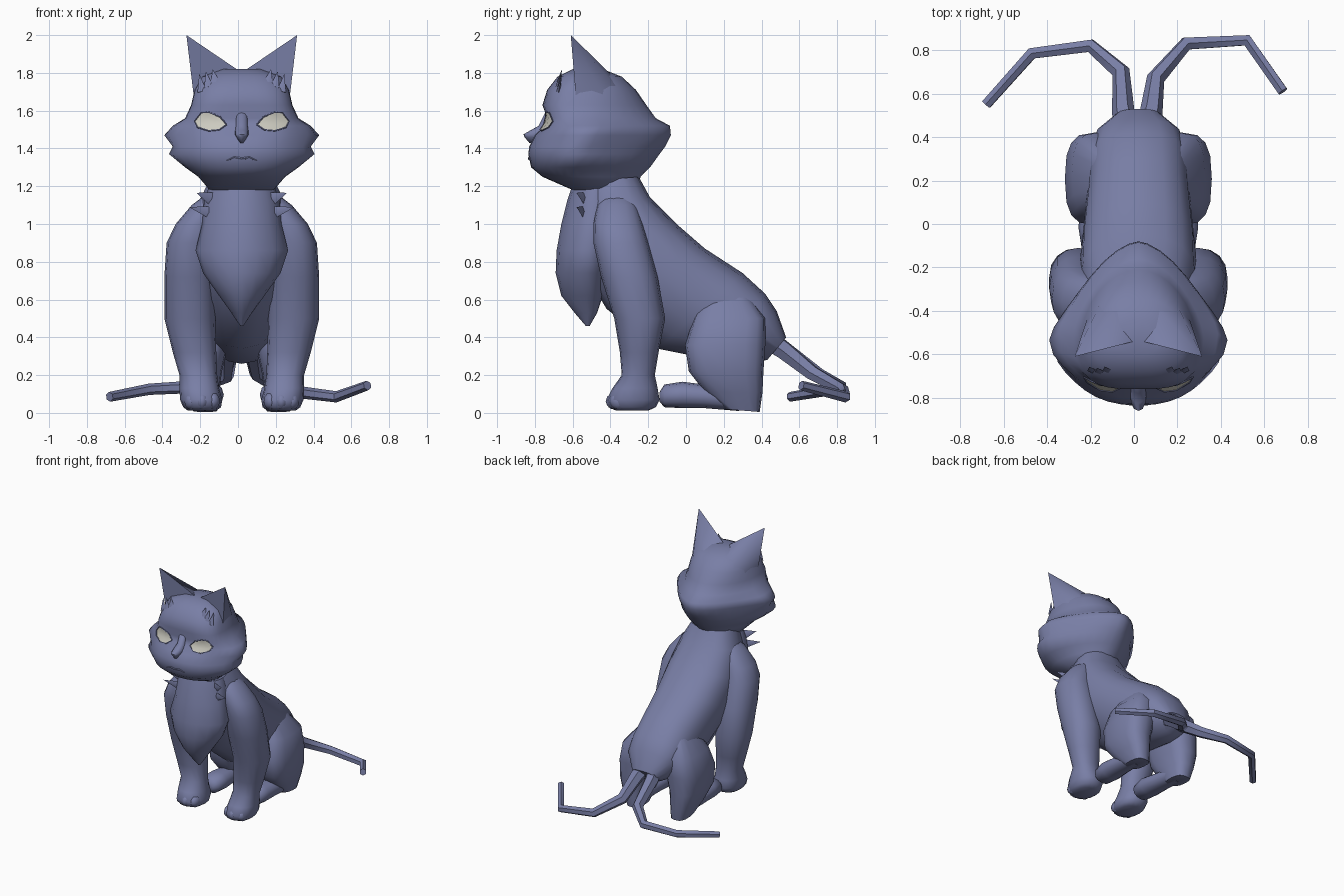
import bpy, bmesh, math
from mathutils import Vector
from mathutils.bvhtree import BVHTree

if "Cube" in bpy.data.objects:
    bpy.data.objects.remove(bpy.data.objects["Cube"])

CX = 0.02          # symmetry plane of the body
SIDES = (("left", 1), ("right", -1))


def material(name, rgb):
    m = bpy.data.materials.new(name)
    m.use_nodes = True
    m.diffuse_color = (*rgb, 1)
    m.node_tree.nodes["Principled BSDF"].inputs["Base Color"].default_value = (*rgb, 1)
    return m


FUR = material("blue grey fur", (0.19, 0.21, 0.38))
EYE = material("pale eye", (0.60, 0.59, 0.52))


def finish(ob, mat=FUR, angle=50):
    ob.data.materials.append(mat)
    bpy.ops.object.select_all(action="DESELECT")
    ob.select_set(True)
    bpy.context.view_layer.objects.active = ob
    bpy.ops.object.shade_smooth_by_angle(angle=math.radians(angle))
    return ob


def mesh_object(name, verts, faces, mat=FUR, angle=50):
    me = bpy.data.meshes.new(name)
    me.from_pydata([tuple(v) for v in verts], [], faces)
    bm = bmesh.new()
    bm.from_mesh(me)
    bmesh.ops.recalc_face_normals(bm, faces=bm.faces)
    bm.to_mesh(me)
    bm.free()
    ob = bpy.data.objects.new(name, me)
    bpy.context.collection.objects.link(ob)
    return finish(ob, mat, angle)


def power(v, p):
    return math.copysign(abs(v) ** (2 / p), v)


def loft(name, rings, seg=16, side=0, front=2.2, back=2.2, widest=0.5, angle=50):
    """Skin rings: y1, z1, y2, z2, x offset, half width, [tuft, front, back power]."""
    verts, faces = [], []
    for y1, z1, y2, z2, off, w, *extra in rings:
        tuft, pf, pb = extra or (0, front, back)
        a, b = Vector((0, y1, z1)), Vector((0, y2, z2))
        mid = a.lerp(b, widest)
        for i in range(seg):
            t = math.tau * i / seg
            c, s = math.cos(t), math.sin(t)
            p = pf if c > 0 else pb
            v = mid + ((a if c > 0 else b) - mid) * abs(power(c, p))
            v.x = CX + side * off + w * power(s, p) + tuft * math.copysign(abs(s) ** 10, s)
            verts.append(v)
    for r in range(len(rings) - 1):
        for i in range(seg):
            j = (i + 1) % seg
            faces.append((r * seg + i, r * seg + j, (r + 1) * seg + j, (r + 1) * seg + i))
    faces += [tuple(range(seg)), tuple(range(len(verts) - seg, len(verts)))]
    return mesh_object(name, verts, faces, FUR, angle)


def tube(name, points, radii):
    cu = bpy.data.curves.new(name, "CURVE")
    cu.dimensions = "3D"
    cu.bevel_depth = 1
    cu.bevel_resolution = 1
    cu.use_fill_caps = True
    sp = cu.splines.new("POLY")
    sp.points.add(len(points) - 1)
    for p, co, r in zip(sp.points, points, radii):
        p.co = (*co, 1)
        p.radius = r
    ob = bpy.data.objects.new(name, cu)
    bpy.context.collection.objects.link(ob)
    bpy.ops.object.select_all(action="DESELECT")
    ob.select_set(True)
    bpy.context.view_layer.objects.active = ob
    bpy.ops.object.convert(target="MESH")
    return finish(bpy.context.object)


def spike(name, base, tip, r):
    """Small flat three-sided tuft of fur."""
    base, tip = Vector(base), Vector(tip)
    d = (tip - base).normalized()
    u = d.cross(Vector((0, 1, 0))).normalized() * r
    n = d.cross(u).normalized() * r * 0.4
    return mesh_object(name, [base + u, base - u, base + n, base - n, tip],
                       [(0, 2, 4), (2, 1, 4), (1, 3, 4), (3, 0, 4), (0, 3, 1, 2)])


# Torso, from neck to rump
loft("torso", [
    (-.25, 1.25, -.60, 1.22, 0, .17), (-.19, 1.14, -.60, 1.05, 0, .235),
    (-.05, 1.00, -.56, .78, 0, .27), (.10, .87, -.42, .55, 0, .265),
    (.30, .74, -.15, .34, 0, .24), (.42, .63, .10, .29, 0, .23),
    (.48, .54, .30, .26, 0, .20), (.53, .40, .43, .28, 0, .11)], front=2.5, back=1.8,
    widest=.45)

# Chest fur hanging to a point
loft("chest_fur", [
    (-.60, 1.21, -.40, 1.21, 0, .17), (-.63, 1.12, -.38, 1.12, 0, .20),
    (-.66, 1.00, -.38, 1.00, 0, .21), (-.685, .86, -.40, .86, 0, .245),
    (-.69, .74, -.42, .74, 0, .205), (-.66, .62, -.44, .62, 0, .12),
    (-.59, .53, -.47, .53, 0, .055), (-.53, .46, -.51, .46, 0, .008)],
    front=1.8, widest=.6)

# Head with cheek tufts, a flat upper face and a pointed nape
head = loft("head", [
    (-.60, 1.18, -.27, 1.18, 0, .17, 0, 2.2, 2), (-.76, 1.25, -.24, 1.25, 0, .23, 0, 2.2, 1.9),
    (-.82, 1.30, -.19, 1.30, 0, .29, .01, 2.2, 1.8),
    (-.835, 1.37, -.14, 1.37, 0, .335, .05, 2.2, 1.7),
    (-.83, 1.41, -.11, 1.41, 0, .33, .035, 2.2, 1.6),
    (-.80, 1.47, -.08, 1.47, 0, .335, .075, 2.4, 1.6),
    (-.75, 1.52, -.085, 1.52, 0, .32, .045, 3.2, 1.6),
    (-.735, 1.56, -.16, 1.56, 0, .285, .015, 3.8, 1.7),
    (-.76, 1.63, -.21, 1.63, 0, .268, 0, 3.2, 1.9), (-.735, 1.71, -.265, 1.71, 0, .25, 0, 2.7, 2.1),
    (-.68, 1.78, -.34, 1.78, 0, .21, 0, 2.5, 2.2), (-.60, 1.82, -.44, 1.82, 0, .10, 0, 2.2, 2.2)],
    seg=32, widest=.37, angle=75)

# Nose with a short bridge
loft("nose", [
    (-.74, 1.60, -.68, 1.60, 0, .03), (-.78, 1.52, -.68, 1.52, 0, .034),
    (-.825, 1.495, -.70, 1.495, 0, .036), (-.86, 1.475, -.70, 1.475, 0, .038),
    (-.855, 1.46, -.72, 1.46, 0, .03), (-.83, 1.43, -.75, 1.43, 0, .012)], seg=12, angle=70)

surface = BVHTree.FromPolygons([v.co for v in head.data.vertices],
                               [p.vertices for p in head.data.polygons])


def on_face(x, z, lift):
    """Point on the front of the head, lifted forward a little."""
    hit = surface.ray_cast(Vector((x, -2, z)), Vector((0, 1, 0)))[0]
    return hit + Vector((0, -lift, 0))


# Mouth line
mouth = [(-.08, 1.335), (-.04, 1.352), (0, 1.345), (.04, 1.352), (.08, 1.335)]
tube("mouth", [on_face(CX + x, z, 0) for x, z in mouth], [.003, .006, .008, .006, .003])

almond = [(-.085, -.015), (-.05, .025), (.01, .05), (.05, .047), (.085, .002),
          (.07, -.03), (.01, -.048), (-.045, -.043)]

for label, s in SIDES:
    # Eye plates, following the face, with thin lids
    n = len(almond)
    verts = [on_face(CX + s * (.165 + k * x), 1.542 + k * z, .008)
             for k in (1, .5) for x, z in almond]
    faces = [(i, (i + 1) % n, n + (i + 1) % n, n + i) for i in range(n)]
    mesh_object(label + "_eye", verts, faces + [tuple(range(n, 2 * n))], EYE)
    tube(label + "_eyelid", verts[:n] + verts[:1], [.004] * (n + 1))

    # Ears with a hollow front and a broad rounded back
    ear = [(.293, -.61, 2.0), (.25, -.58, 1.64), (.16, -.57, 1.80), (.02, -.54, 1.815),
           (.08, -.38, 1.775), (.165, -.345, 1.70), (.23, -.42, 1.65)]
    mesh_object(label + "_ear", [(CX + s * x, y, z) for x, y, z in ear],
                [(0, i, i % 6 + 1) for i in range(1, 7)], angle=60)
    for k in range(3):
        x, z = .21 - .035 * k, 1.70 + .025 * k
        base = on_face(CX + s * x, z, -.01)
        spike(f"{label}_ear_hair_{k}", base,
              base + Vector((s * .015, .02, .095 - .012 * k)), .025)

    # Neck tufts
    for k, (x, z) in enumerate([(.24, 1.165), (.28, 1.09)]):
        spike(f"{label}_neck_tuft_{k}", (CX + s * .16, -.54, z - .03),
              (CX + s * x, -.58, z), .035)

    # Front leg and paw
    loft(label + "_front_leg", [
        (-.42, 1.18, -.32, 1.18, .11, .05), (-.47, 1.10, -.26, 1.10, .175, .09),
        (-.49, 1.00, -.23, 1.00, .24, .11), (-.49, .90, -.20, .90, .268, .13),
        (-.45, .72, -.15, .72, .275, .135), (-.38, .50, -.11, .50, .275, .135),
        (-.35, .32, -.145, .32, .25, .115), (-.34, .20, -.165, .20, .23, .10),
        (-.39, .13, -.15, .13, .225, .105), (-.42, .07, -.14, .07, .215, .112),
        (-.41, .03, -.16, .03, .21, .10), (-.37, .012, -.20, .012, .21, .075)],
        side=s, angle=65)
    for k in (-1, 0, 1):
        x = CX + s * .21 + k * .058
        bpy.ops.mesh.primitive_uv_sphere_add(
            segments=10, ring_count=6, location=(x, -.372 + .02 * abs(k), .062))
        toe = bpy.context.object
        toe.name = f"{label}_front_toe_{k + 1}"
        toe.scale = (.038, .053, .046)
        finish(toe)

    # Haunch and hind foot
    loft(label + "_haunch", [
        (.10, .64, .32, .64, .13, .06), (.04, .50, .42, .50, .185, .12),
        (-.005, .36, .42, .36, .205, .133), (.015, .22, .41, .22, .22, .115),
        (.10, .11, .405, .11, .21, .09), (.20, .02, .39, .005, .195, .065)],
        seg=16, side=s, front=2.8, back=2.8, angle=45)
    loft(label + "_hind_foot", [
        (-.14, .11, -.14, .06, .185, .04), (-.115, .15, -.115, .03, .185, .075),
        (-.02, .165, -.02, .025, .185, .09), (.10, .15, .10, .025, .19, .08),
        (.28, .14, .28, .01, .195, .065)], seg=12, side=s, angle=65)

# Two tails
tail_radii = [.06, .052, .042, .034, .03, .026]
tube("left_tail", [(.06, .42, .40), (.08, .52, .33), (.10, .67, .21),
                   (.24, .83, .12), (.52, .845, .085), (.685, .61, .145)], tail_radii)
tube("right_tail", [(-.03, .42, .40), (-.05, .52, .33), (-.06, .70, .20),
                    (-.20, .82, .14), (-.47, .785, .125), (-.68, .55, .085)], tail_radii)
